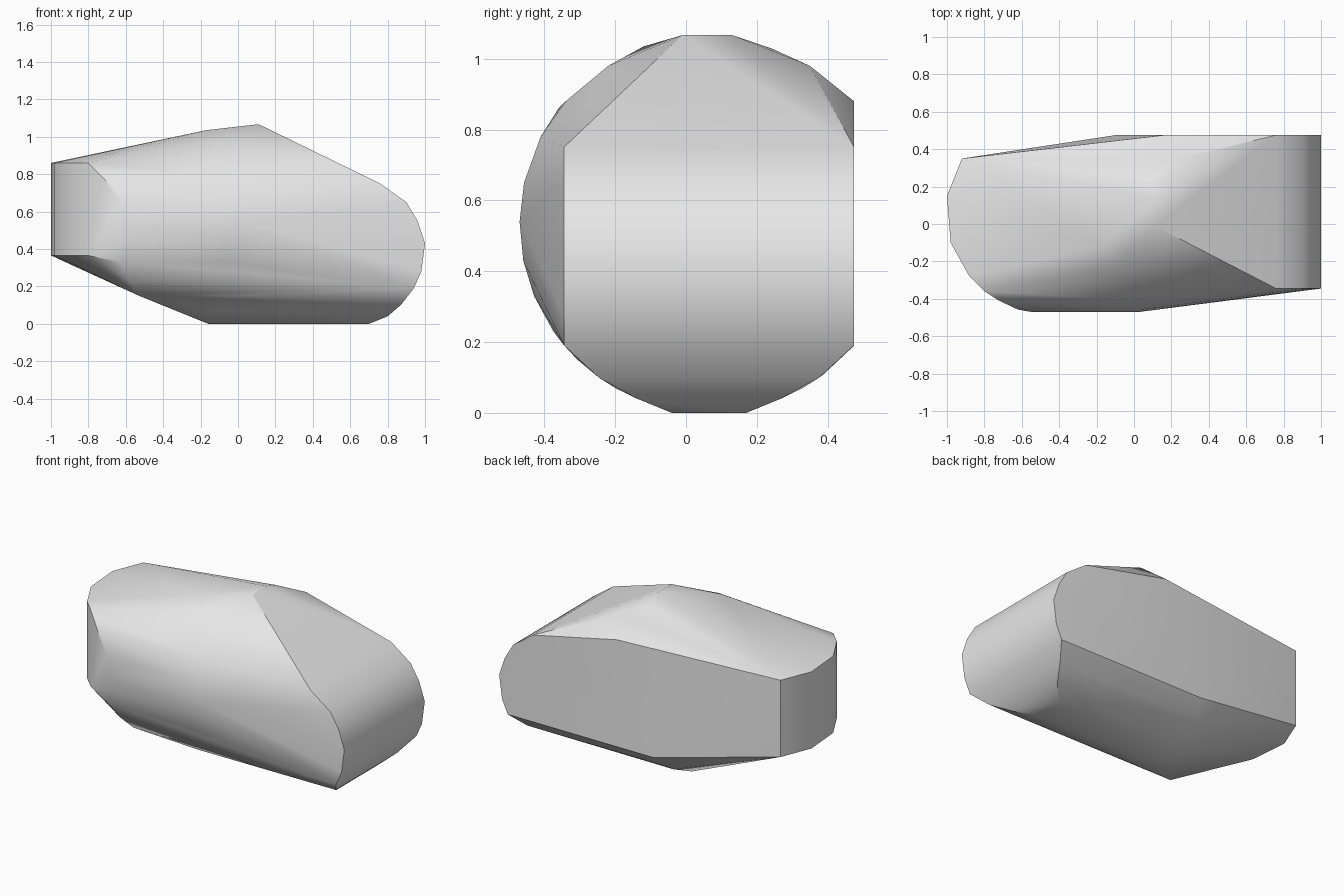
import bpy, bmesh, math

cube = bpy.data.objects.get("Cube")
if cube:
    bpy.data.objects.remove(cube, do_unlink=True)

CY, CZ, R = 0.065, 0.535, 0.535   # round cross-section in the y-z plane
BACK, FLANK = 0.475, -0.345       # flat back and narrow front flank


def section_y(z):
    """Front and back y of the round section at height z."""
    half = math.sqrt(max(R * R - (z - CZ) ** 2, 0.0))
    half = max(half, 0.105)
    return CY - half, min(CY + half, BACK)


points = []

# Rounded right end, running front to back
for x, z in [(.76, .75), (.90, .65), (.96, .55), (1, .43), (.98, .28),
             (.94, .19), (.87, .10), (.80, .04), (.70, 0)]:
    front, back = section_y(z)
    points += [(x, max(front, FLANK), z), (x, back, z)]

# Rounded upright left end
for x, y in [(-.80, -.36), (-.88, -.28), (-.98, -.10), (-1, .15), (-.92, .35)]:
    points += [(x, y, .365), (x, y, .86)]

# Bulging front, swept between its left edge and a leaning rim
for z, left, right in [(.15, -.53, -.12), (.23, -.58, -.09), (.33, -.63, -.05),
                       (.43, -.58, 0), (.54, -.55, .03), (.65, -.62, .04),
                       (.78, -.72, .04)]:
    front = section_y(z)[0]
    points += [(left, front, z), (right, front, z)]

# Underside rim
for z in (0, .025, .07, .11):
    front, back = section_y(z)
    x = -.16 + .25 * z
    points += [(x, front, z), (x, back, z)]

# Diagonal crest on top and the corners of the flat back
points += [(-.17, -.12, 1.035), (-.08, -.22, .98), (-.10, -.34, .88),
           (.11, -.01, 1.067), (.11, .13, 1.067), (.10, .24, 1.03),
           (.24, .35, .98), (.16, BACK, .88), (-.10, BACK, .19)]

# Wrap the guide points into one solid stone
bm = bmesh.new()
for p in points:
    bm.verts.new(p)
hull = bmesh.ops.convex_hull(bm, input=bm.verts[:])
loose = {g for g in hull["geom_interior"] + hull["geom_unused"]
         if isinstance(g, bmesh.types.BMVert)}
bmesh.ops.delete(bm, geom=list(loose), context='VERTS')
bmesh.ops.dissolve_limit(bm, angle_limit=math.radians(1.5),
                         verts=bm.verts[:], edges=bm.edges[:])
bmesh.ops.recalc_face_normals(bm, faces=bm.faces[:])

mesh = bpy.data.meshes.new("stone")
bm.to_mesh(mesh)
bm.free()
stone = bpy.data.objects.new("stone", mesh)
bpy.context.collection.objects.link(stone)

# Plain pale grey
grey = bpy.data.materials.new("pale_grey")
grey.use_nodes = True
colour = (0.8, 0.8, 0.8, 1)
grey.diffuse_color = colour
grey.node_tree.nodes["Principled BSDF"].inputs["Base Color"].default_value = colour
mesh.materials.append(grey)

# Soft surface with crisp rims
bpy.ops.object.select_all(action='DESELECT')
stone.select_set(True)
bpy.context.view_layer.objects.active = stone
bpy.ops.object.shade_smooth_by_angle(angle=math.radians(30))
